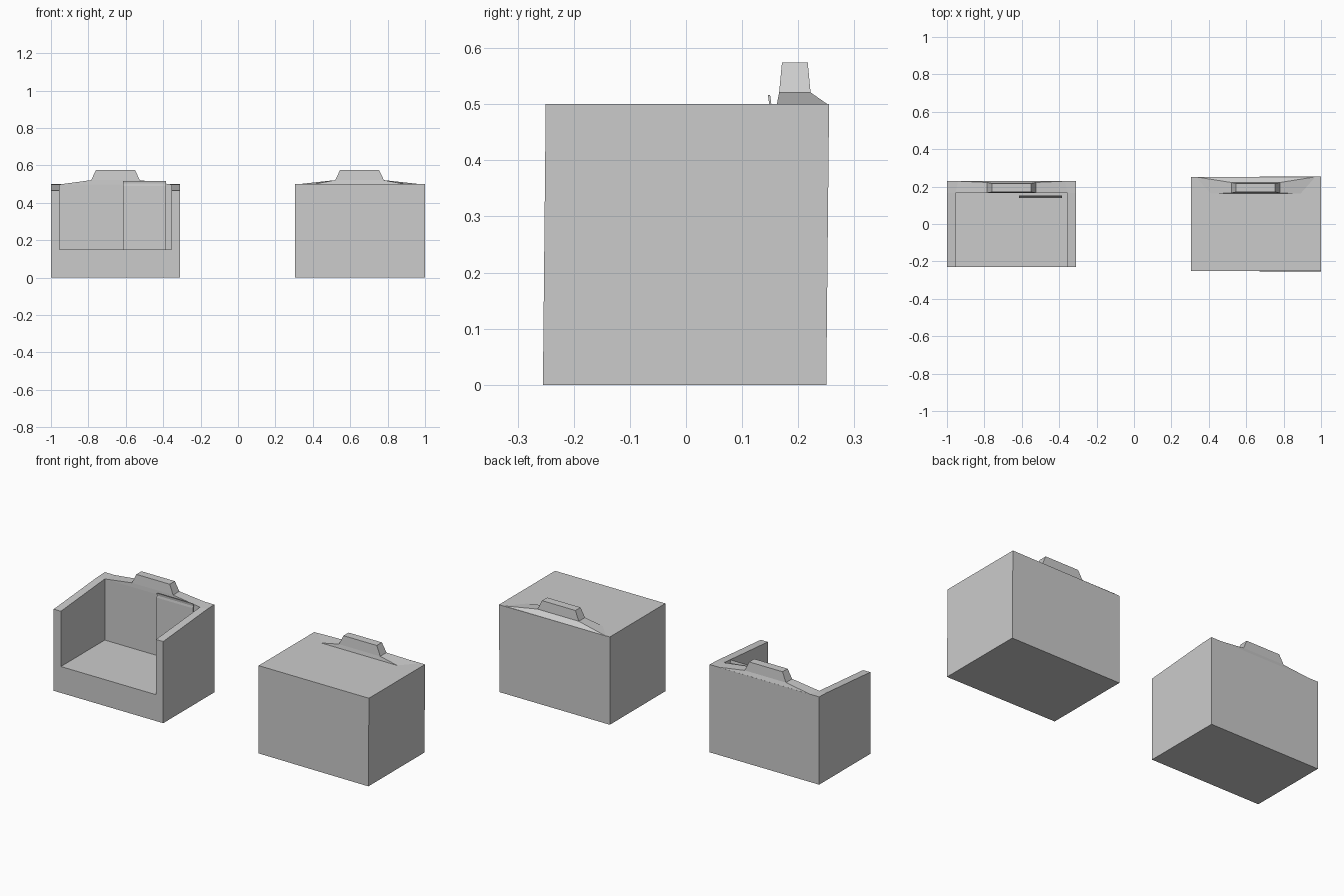
import bpy

if "Cube" in bpy.data.objects:
    bpy.data.objects.remove(bpy.data.objects["Cube"])


def mesh_object(name, verts, faces):
    mesh = bpy.data.meshes.new(name)
    mesh.from_pydata(verts, [], faces)
    mesh.update()
    obj = bpy.data.objects.new(name, mesh)
    bpy.context.collection.objects.link(obj)
    return obj


def extrude_x(name, profile, x0, x1):
    """Extrude a counter-clockwise (y, z) profile along x."""
    n = len(profile)
    verts = [(x, y, z) for x in (x0, x1) for y, z in profile]
    faces = [tuple(range(n))[::-1], tuple(range(n, 2 * n))]
    faces += [(i, (i + 1) % n, n + (i + 1) % n, n + i) for i in range(n)]
    return mesh_object(name, verts, faces)


def crest(name, cx, levels):
    """Stack of tapering rectangles: z, front half width, back half width, y front, y back."""
    verts, faces = [], []
    for z, wf, wb, y0, y1 in levels:
        verts += [(cx - wf, y0, z), (cx + wf, y0, z), (cx + wb, y1, z), (cx - wb, y1, z)]
    for k in range(len(levels) - 1):
        b = 4 * k
        faces += [(b + i, b + (i + 1) % 4, b + 4 + (i + 1) % 4, b + 4 + i) for i in range(4)]
    t = 4 * (len(levels) - 1)
    faces.append((t, t + 1, t + 2, t + 3))
    return mesh_object(name, verts, faces)


# Armchair body with arms sloping down to the front, hollowed by a seat cutter
body = extrude_x("armchair_body", [(-0.23, 0), (0.23, 0), (0.23, 0.5), (0.165, 0.498), (-0.23, 0.465)],
                 -1.0, -0.31)
cutter = extrude_x("seat_cutter", [(-0.4, 0.15), (0.165, 0.15), (0.165, 0.8), (-0.4, 0.8)],
                   -0.955, -0.355)
cutter.hide_render = True
cutter.hide_viewport = True
cut = body.modifiers.new("seat_cut", 'BOOLEAN')
cut.operation = 'DIFFERENCE'
cut.solver = 'EXACT'
cut.object = cutter

# Raised crest on the armchair back
upper = [(0.521, 0.13, 0.13, 0.166, 0.222), (0.574, 0.105, 0.105, 0.171, 0.217)]
crest("armchair_crest", -0.655, [(0.498, 0.30, 0.30, 0.165, 0.23)] + upper)

# Thin panel leaning in front of the back rest
extrude_x("back_panel", [(0.139, 0.15), (0.146, 0.15), (0.150, 0.49), (0.152, 0.502), (0.150, 0.516),
                         (0.146, 0.516), (0.148, 0.502), (0.146, 0.49)], -0.615, -0.385)

# Closed block, very slightly skewed at two corners
x0, x1 = 0.305, 1.0
mesh_object("closed_block",
            [(x0, -0.25, 0), (x1, -0.255, 0), (x1, 0.25, 0), (x0, 0.25, 0),
             (x0, -0.25, 0.5), (x1, -0.25, 0.5), (x1, 0.255, 0.5), (x0, 0.25, 0.5)],
            [(3, 2, 1, 0), (4, 5, 6, 7), (0, 1, 5, 4), (1, 2, 6, 5), (2, 3, 7, 6), (3, 0, 4, 7)])

# Crest on the block, with a wider sloping base
crest("block_crest", 0.65, [(0.5, 0.24, 0.32, 0.162, 0.252)] + upper)
